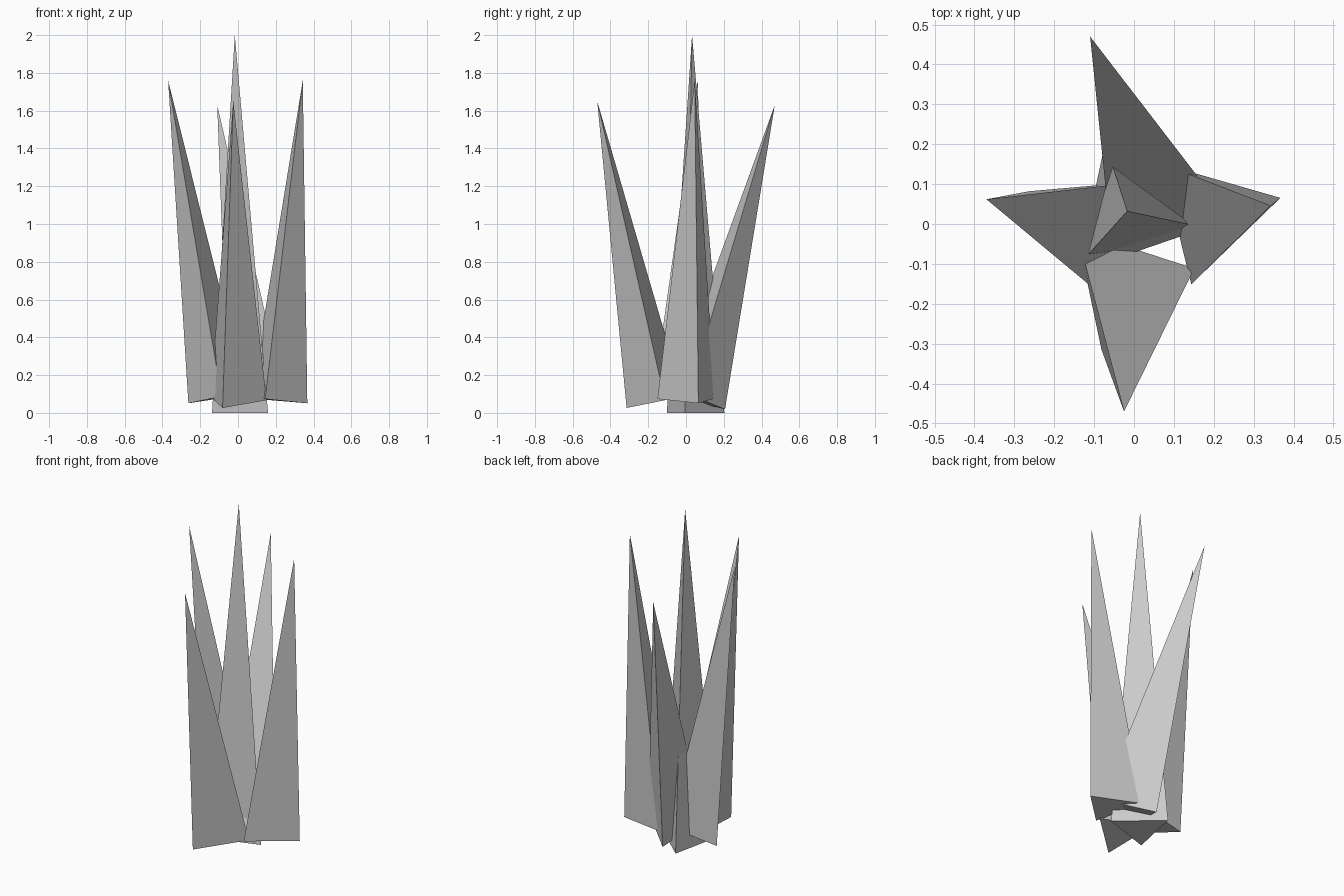
import bpy, bmesh, math
from mathutils import Vector

if "Cube" in bpy.data.objects:
    bpy.data.objects.remove(bpy.data.objects["Cube"])


def spike(name, base, apex, angle, radius=0.18):
    """Three-sided spike whose triangular base is square to its leaning axis."""
    base, apex = Vector(base), Vector(apex)
    axis = (apex - base).normalized()
    a = math.radians(angle)
    u = Vector((math.cos(a), math.sin(a), 0))
    u = (u - axis * u.dot(axis)).normalized()
    v = axis.cross(u)
    bm = bmesh.new()
    ring = []
    for i in range(3):
        t = i * math.tau / 3
        ring.append(bm.verts.new(base + radius * (u * math.cos(t) + v * math.sin(t))))
    tip = bm.verts.new(apex)
    bm.faces.new(ring[::-1])
    for i in range(3):
        bm.faces.new((ring[i], ring[(i + 1) % 3], tip))
    mesh = bpy.data.meshes.new(name)
    bm.to_mesh(mesh)
    bm.free()
    obj = bpy.data.objects.new(name, mesh)
    bpy.context.collection.objects.link(obj)
    return obj


# Upright middle spike, then the four that lean outwards
spike("center_spike", (-0.017, 0.032, 0), (-0.017, 0.032, 2), -12)
spike("right_spike", (0.193, 0.022, 0.067), (0.343, 0.046, 1.76), 14)
spike("left_spike", (-0.102, 0.006, 0.079), (-0.37, 0.062, 1.76), 155)
spike("front_spike", (-0.025, -0.147, 0.06), (-0.025, -0.47, 1.65), 252)
spike("back_spike", (0.067, 0.043, 0.07), (-0.11, 0.47, 1.63), 109)
